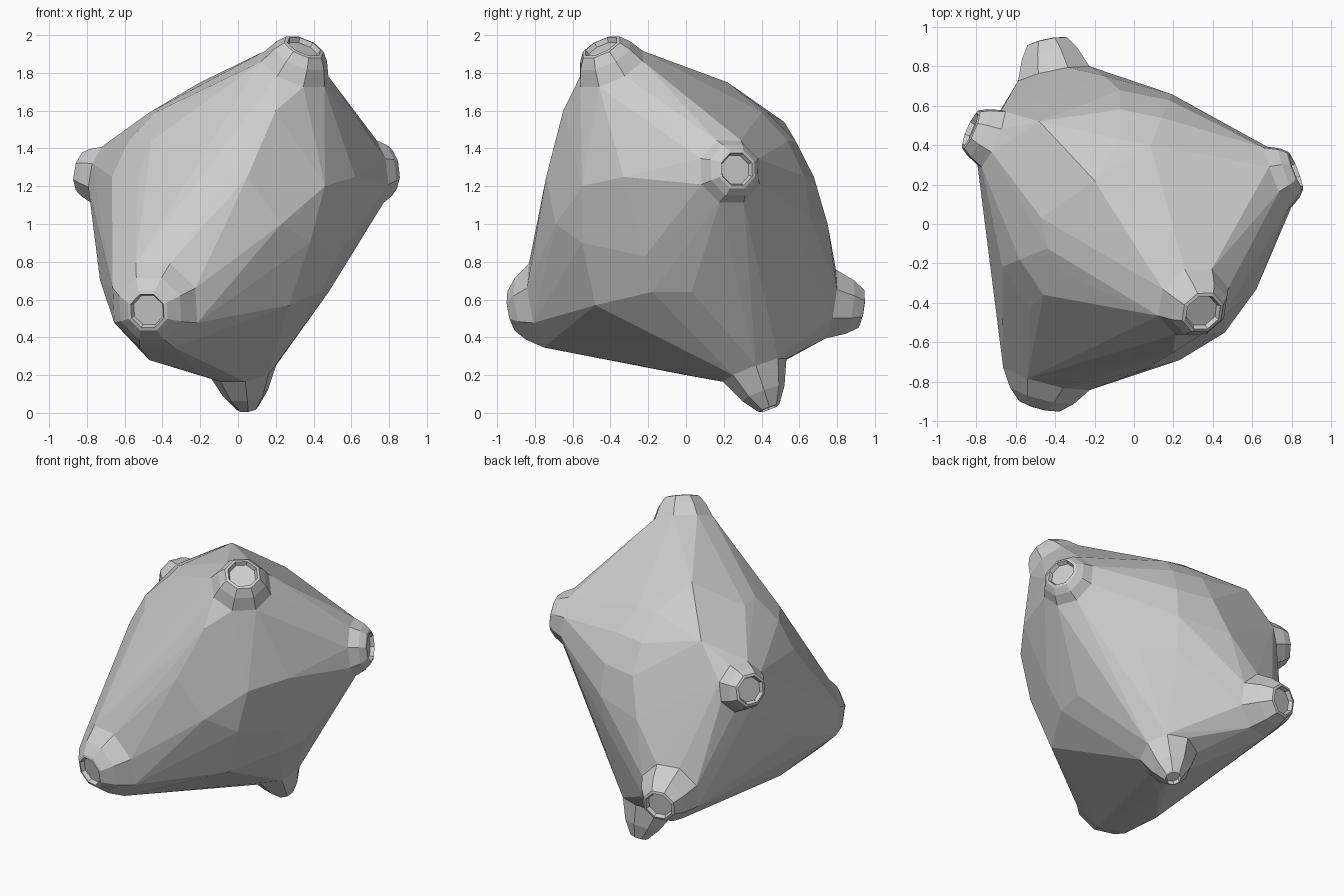
import bpy, bmesh
from math import sin, cos, pi
from mathutils import Vector

old = bpy.data.objects.get("Cube")
if old:
    bpy.data.objects.remove(old, do_unlink=True)

grey = bpy.data.materials.new("plain_grey")
grey.use_nodes = True
grey.diffuse_color = (0.62, 0.62, 0.62, 1)
grey.node_tree.nodes["Principled BSDF"].inputs["Base Color"].default_value = grey.diffuse_color

CORE = Vector((-0.07, 0.03, 1.04))
CORE_RADIUS = 0.68
SIDES = 8

# name, tip centre, outward direction, tip radius, neck depth, neck radius
HORNS = [
    ("top_horn", (0.35, -0.45, 1.94), (0.35, -0.4, 0.85), 0.115, 0.14, 0.195),
    ("left_horn", (0.82, 0.27, 1.29), (0.92, 0.36, 0.12), 0.11, 0.1, 0.18),
    ("right_horn", (-0.83, 0.48, 1.28), (-0.9, 0.39, 0.18), 0.11, 0.12, 0.165),
    ("front_horn", (-0.48, -0.92, 0.54), (-0.25, -0.95, -0.18), 0.115, 0.16, 0.245),
    ("bottom_horn", (0.05, 0.44, 0.022), (0.12, 0.35, -0.93), 0.06, 0.22, 0.18),
    ("back_horn", (-0.44, 0.925, 0.55), (-0.2, 0.97, -0.15), 0.11, 0.18, 0.2),
]

# Shoulders where the body swells past the round core
SHOULDERS = [
    (-0.2, 0.22, 1.75), (-0.48, 0.52, 1.54), (0.62, -0.33, 1.25),
    (0.46, -0.55, 1.2), (0.23, -0.69, 1.0), (-0.15, 0.75, 1.0),
    (-0.15, -0.77, 0.86), (0.05, -0.74, 1.25), (0.2, -0.65, 1.6),
    (0.38, -0.55, 0.9), (0.27, -0.48, 0.57), (-0.73, -0.15, 0.7),
    (-0.47, -0.35, 0.28), (-0.2, 0, 0.2),
]


def ring(tip, direction, depth, radius):
    """Octagon of points lying behind the tip of a horn."""
    axis = Vector(direction).normalized()
    turn = axis.to_track_quat("Z", "Y")
    centre = Vector(tip) - axis * depth
    angles = [2 * pi * (i + 0.5) / SIDES for i in range(SIDES)]
    return [centre + turn @ Vector((cos(a), sin(a), 0)) * radius for a in angles]


def finish(name, bm):
    bmesh.ops.recalc_face_normals(bm, faces=bm.faces)
    mesh = bpy.data.meshes.new(name)
    bm.to_mesh(mesh)
    bm.free()
    mesh.materials.append(grey)
    obj = bpy.data.objects.new(name, mesh)
    bpy.context.collection.objects.link(obj)


# Points of the round core, the shoulders and the horn necks
ball = bmesh.new()
bmesh.ops.create_uvsphere(ball, u_segments=16, v_segments=10, radius=CORE_RADIUS)
points = [CORE + v.co for v in ball.verts] + SHOULDERS
ball.free()
for name, tip, direction, tip_radius, depth, neck in HORNS:
    points += ring(tip, direction, depth, neck)

# Faceted body: a taut skin around those points
body = bmesh.new()
for point in points:
    body.verts.new(point)
bmesh.ops.convex_hull(body, input=body.verts)
loose = [v for v in body.verts if not v.link_faces]
bmesh.ops.delete(body, geom=loose, context="VERTS")
bmesh.ops.join_triangles(body, faces=body.faces, angle_face_threshold=0.2,
                         angle_shape_threshold=0.8)
finish("body", body)

# Horn ends: a rounded neck and a shallow recessed tip
for name, tip, direction, tip_radius, depth, neck in HORNS:
    profile = [
        (0.025, tip_radius * 0.74),
        (0.0, tip_radius * 0.84),
        (0.005, tip_radius),
        (depth * 0.4, tip_radius + (neck - tip_radius) * 0.5),
        (depth, neck),
        (depth + 0.05, neck * 0.9),
    ]
    bm = bmesh.new()
    loops = [[bm.verts.new(p) for p in ring(tip, direction, d, r)] for d, r in profile]
    for a, b in zip(loops, loops[1:]):
        for i in range(SIDES):
            j = (i + 1) % SIDES
            bm.faces.new((a[i], a[j], b[j], b[i]))
    bm.faces.new(loops[0])
    bm.faces.new(loops[-1])
    finish(name, bm)
